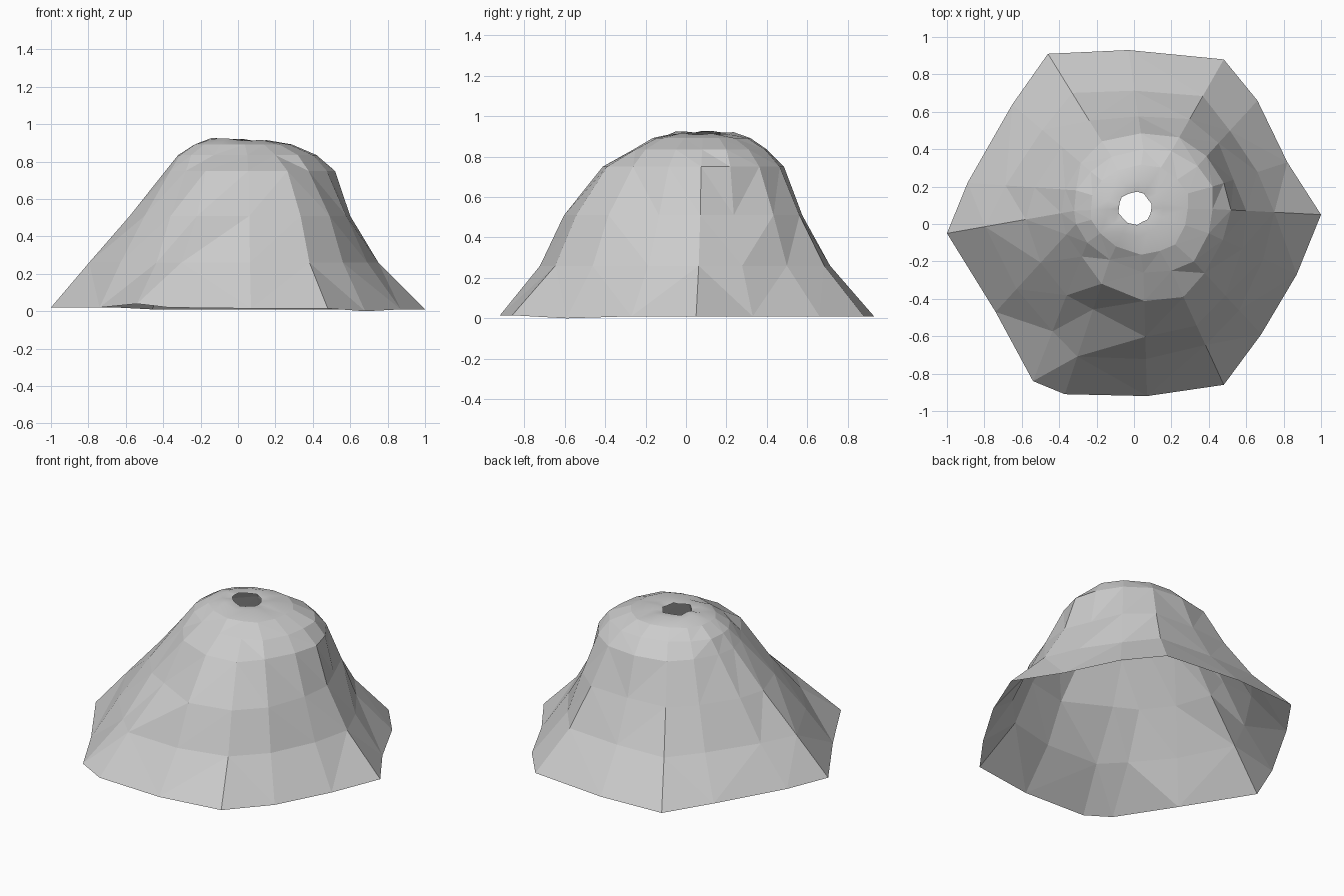
import bpy, bmesh
from math import atan2, cos, sin
from mathutils import Vector

if "Cube" in bpy.data.objects:
    bpy.data.objects.remove(bpy.data.objects["Cube"])

# Outline of the hem, anticlockwise from the right (x, y)
HEM = [(1, .05), (.82, .33), (.66, .66), (.48, .88), (-.03, .93), (-.46, .91),
       (-.65, .64), (-.89, .22), (-1, -.05), (-.74, -.47), (-.54, -.84), (-.37, -.91),
       (.07, -.92), (.48, -.86), (.68, -.59), (.87, -.27)]
# Matching outline of the shoulder below the vent
SHOULDER = [(.42, .08), (.42, .2), (.34, .31), (.2, .39), (.05, .4), (-.12, .36),
            (-.23, .28), (-.31, .18), (-.32, .07), (-.31, 0), (-.25, -.1), (-.13, -.19),
            (.05, -.26), (.2, -.25), (.32, -.2), (.4, -.05)]
# Height of each slope ring and how far each column has moved from hem to shoulder
SLOPES = [
    (.26, [.43, .40, .46, .40, .41, .38, .38, .35, .30, .26, .36, .28, .30, .35, .33, .38]),
    (.51, [.69, .72, .65, .65, .67, .65, .63, .62, .62, .56, .62, .63, .48, .52, .53, .62]),
    (.75, [.83, .85, .85, .85, .84, .85, .87, .90, .90, .88, .90, .82, .77, .77, .84, .84]),
]
HEM_Z = [.01, .01, .01, .01, .01, .01, .02, .02, .02, .02, .04, .02, .015, .015, .0, .01]
VENT = Vector((.005, .085))
N = len(HEM)

hem = [Vector(p) for p in HEM]
shoulder = [Vector(p) for p in SHOULDER]


def vent_ring(radius, z):
    """Slightly uneven ring around the vent, higher on the left."""
    ring = []
    for i, p in enumerate(shoulder):
        d = p - VENT
        a = atan2(d.y, d.x)
        r = radius * (1 + .05 * sin(i * 2.3))
        ring.append((VENT.x + r * cos(a), VENT.y + r * sin(a),
                     z - .007 * cos(a) + .005 * sin(i * 1.9)))
    return ring


# Rings from hem to vent
rings = [[(p.x, p.y, z) for p, z in zip(hem, HEM_Z)]]
for z, ts in SLOPES:
    rings.append([(*a.lerp(b, t), z) for a, b, t in zip(hem, shoulder, ts)])
rim = vent_ring(.15, .917)
rings.append([(p.x, p.y, .835) for p in shoulder])
rings.append([((p.x + q[0]) / 2, (p.y + q[1]) / 2, .892) for p, q in zip(shoulder, rim)])
rings += [rim, vent_ring(.088, .912)]

# Open faceted mountain shell, smooth only at the crown
bm = bmesh.new()
rows = [[bm.verts.new(co) for co in ring] for ring in rings]
for k in range(len(rows) - 1):
    for i in range(N):
        j = (i + 1) % N
        a, b, c, d = rows[k][i], rows[k][j], rows[k + 1][j], rows[k + 1][i]
        # split each quad along its shorter diagonal
        short_ac = (a.co - c.co).length < (b.co - d.co).length
        tris = [(a, b, c), (a, c, d)] if short_ac else [(a, b, d), (b, c, d)]
        for t in tris:
            bm.faces.new(t).smooth = k >= 5
mesh = bpy.data.meshes.new("volcano_shell")
bm.to_mesh(mesh)
bm.free()
obj = bpy.data.objects.new("volcano_shell", mesh)
bpy.context.collection.objects.link(obj)
